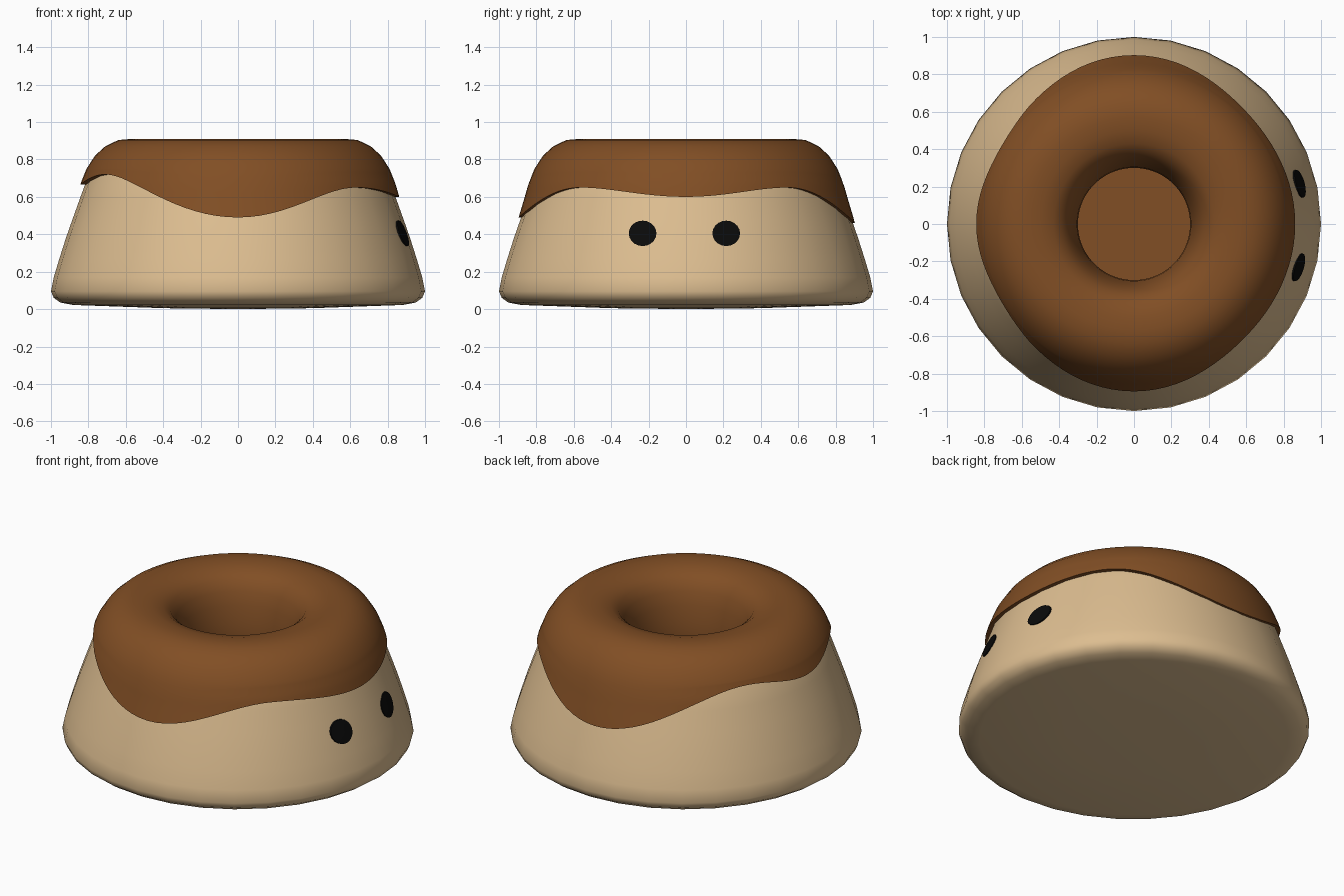
import bpy, bmesh, math

if "Cube" in bpy.data.objects:
    bpy.data.objects.remove(bpy.data.objects["Cube"], do_unlink=True)


def material(name, color):
    m = bpy.data.materials.new(name)
    m.use_nodes = True
    m.diffuse_color = (*color, 1)
    m.node_tree.nodes["Principled BSDF"].inputs["Base Color"].default_value = (*color, 1)
    return m


cream = material("cream", (0.72, 0.51, 0.28))
caramel = material("caramel brown", (0.22, 0.077, 0.018))
black = material("black", (0.003, 0.003, 0.003))


def loft(name, rings, mat, tip_start=None, tip_end=None):
    """Join rings of points into a skin, with optional end points."""
    bm = bmesh.new()
    rows = [[bm.verts.new(p) for p in ring] for ring in rings]
    n = len(rows[0])
    for a, b in zip(rows, rows[1:]):
        for i in range(n):
            j = (i + 1) % n
            bm.faces.new((a[i], a[j], b[j], b[i]))
    for tip, row in ((tip_start, rows[0]), (tip_end, rows[-1])):
        if tip:
            v = bm.verts.new(tip)
            for i in range(n):
                bm.faces.new((v, row[i], row[(i + 1) % n]))
    bmesh.ops.recalc_face_normals(bm, faces=bm.faces)
    me = bpy.data.meshes.new(name)
    bm.to_mesh(me)
    bm.free()
    me.materials.append(mat)
    ob = bpy.data.objects.new(name, me)
    bpy.context.collection.objects.link(ob)
    bpy.ops.object.select_all(action="DESELECT")
    ob.select_set(True)
    bpy.context.view_layer.objects.active = ob
    bpy.ops.object.shade_smooth_by_angle(angle=math.radians(40))
    return ob


def radius_at(profile, z):
    """Radius of a falling or rising (r, z) profile at height z."""
    for (r0, z0), (r1, z1) in zip(profile, profile[1:]):
        if min(z0, z1) <= z <= max(z0, z1):
            return r0 + (r1 - r0) * (z - z0) / (z1 - z0)
    return profile[-1][0]


def ring(r, z, n):
    return [(r * math.sin(2 * math.pi * i / n), -r * math.cos(2 * math.pi * i / n), z)
            for i in range(n)]


# Tapered body with a rounded foot and a hollow under the icing
foot = [(0.4, 0.005), (0.88, 0.022), (0.95, 0.035), (0.985, 0.06)]
wall = [(1.0, 0.095), (0.985, 0.17), (0.955, 0.27), (0.92, 0.38),
        (0.885, 0.48), (0.842, 0.6), (0.82, 0.66), (0.785, 0.73)]
hollow = [(0.6, 0.65), (0.35, 0.42)]
loft("body", [ring(r, z, 32) for r, z in foot + wall + hollow], cream,
     (0, 0, 0), (0, 0, 0.42))

# Icing: central well, round crown and a wavy dripping skirt
well = [(0.3, 0.45), (0.3, 0.55), (0.305, 0.62), (0.325, 0.72), (0.35, 0.8),
        (0.385, 0.855), (0.43, 0.887), (0.5, 0.906)]
crown = [(0.57, 0.91), (0.64, 0.904), (0.71, 0.87), (0.765, 0.82), (0.81, 0.75)]
skirt = [crown[-1], (0.842, 0.67), (0.862, 0.6), (0.895, 0.49), (0.908, 0.44)]
wave = [(0, 0.49), (48, 0.65), (90, 0.6), (130, 0.65), (180, 0.46),
        (240, 0.72), (270, 0.665), (300, 0.72), (360, 0.49)]


def hem(deg):
    """Height of the icing edge, by angle from the front."""
    for (a0, z0), (a1, z1) in zip(wave, wave[1:]):
        if a0 <= deg <= a1:
            t = (deg - a0) / (a1 - a0)
            return z0 + (z1 - z0) * (1 - math.cos(math.pi * t)) / 2


N, STEPS = 96, 6
rings = [ring(r, z, N) for r, z in well + crown]
for s in range(1, STEPS + 2):
    row = []
    for i in range(N):
        a = 2 * math.pi * i / N
        edge = hem(360 * i / N)
        z = crown[-1][1] + (edge - crown[-1][1]) * min(s / STEPS, 1)
        r = radius_at(skirt, z) - (0.05 if s > STEPS else 0)
        row.append((r * math.sin(a), -r * math.cos(a), z))
    rings.append(row)
loft("icing", rings, caramel, tip_start=(0, 0, 0.45))

# Thin round eyes hugging the wall
for name, y0 in (("right_eye", -0.232), ("left_eye", 0.215)):
    def on_wall(y, z, lift=0.006):
        return (math.sqrt(radius_at(wall, z) ** 2 - y * y) + lift, y, z)

    discs = []
    for k, lift in ((0.33, 0.006), (0.67, 0.006), (1, 0.005), (1, -0.01)):
        angles = [2 * math.pi * i / 20 for i in range(20)]
        discs.append([on_wall(y0 + 0.074 * k * math.cos(a), 0.405 + 0.068 * k * math.sin(a), lift)
                      for a in angles])
    loft(name, discs, black, on_wall(y0, 0.405))
